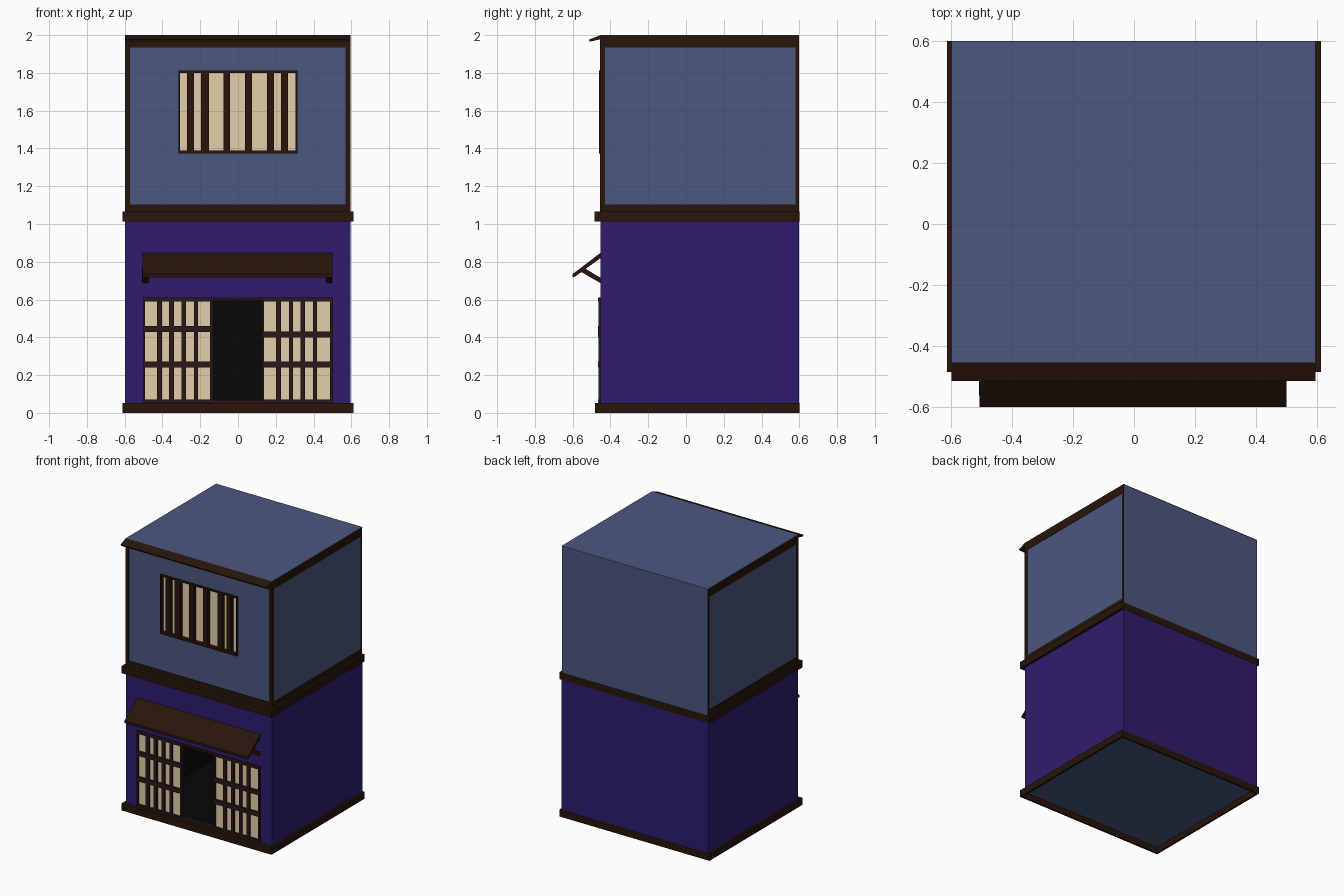
import bpy
import bmesh
from mathutils import Vector


def material(name, rgb):
    m = bpy.data.materials.new(name)
    m.diffuse_color = (*rgb, 1)
    return m


WOOD = material("dark_wood", (0.021, 0.0075, 0.003))
LATTICE = material("lattice_wood", (0.023, 0.009, 0.009))
BLUE = material("blue_plaster", (0.071, 0.095, 0.215))
PURPLE = material("purple_plaster", (0.027, 0.012, 0.153))
PAPER = material("paper", (0.78, 0.62, 0.4))
BLACK = material("dark_interior", (0.002, 0.002, 0.002))


def finish(name, bm, *mats):
    bmesh.ops.recalc_face_normals(bm, faces=bm.faces)
    me = bpy.data.meshes.new(name)
    bm.to_mesh(me)
    bm.free()
    for m in mats:
        me.materials.append(m)
    ob = bpy.data.objects.new(name, me)
    bpy.context.collection.objects.link(ob)
    return ob


def boxes(name, spans, *mats):
    """One object made of axis-aligned boxes (x0, x1, y0, y1, z0, z1)."""
    bm = bmesh.new()
    for x0, x1, y0, y1, z0, z1 in spans:
        for v in bmesh.ops.create_cube(bm, size=1)["verts"]:
            v.co = Vector((x1 if v.co.x > 0 else x0,
                           y1 if v.co.y > 0 else y0,
                           z1 if v.co.z > 0 else z0))
    return finish(name, bm, *mats)


def extrude_x(name, profile, ranges, mat):
    """Extrude a (y, z) profile along one or more x ranges."""
    bm = bmesh.new()
    for x0, x1 in ranges:
        f = bm.faces.new([bm.verts.new((x0, y, z)) for y, z in profile])
        out = bmesh.ops.extrude_face_region(bm, geom=[f])["geom"]
        for v in out:
            if isinstance(v, bmesh.types.BMVert):
                v.co.x = x1
    return finish(name, bm, mat)


def cut(body, name, span, *mats):
    cutter = boxes(name, [span], *mats)
    for p in cutter.data.polygons:
        p.material_index = len(mats) - 1
    cutter.hide_render = True
    cutter.display_type = 'WIRE'
    mod = body.modifiers.new(name, 'BOOLEAN')
    mod.operation = 'DIFFERENCE'
    mod.solver = 'EXACT'
    mod.object = cutter


# ground floor with a hollow dark shop room
lower = boxes("lower_walls", [(-0.598, 0.595, -0.452, 0.598, 0.05, 1.03)], PURPLE, BLACK)
cut(lower, "shop_room_cutter", (-0.5, 0.495, -0.7, 0.55, 0.058, 0.605), PURPLE, BLACK)

# upper floor with a window recess, and the flat roof
upper = boxes("upper_walls", [(-0.595, 0.592, -0.45, 0.598, 1.04, 1.997)], BLUE)
cut(upper, "window_cutter", (-0.31, 0.308, -0.7, -0.42, 1.38, 1.805), BLUE)
boxes("roof", [(-0.598, 0.595, -0.453, 0.599, 1.998, 2.0)], BLUE)

# base trim: thin skirt under a top plate, hollow below, with a recessed underside
boxes("base_trim", [
    (-0.612, 0.612, -0.483, 0.6, 0.047, 0.052),
    (-0.612, 0.612, -0.483, -0.468, 0, 0.048), (-0.612, 0.612, 0.588, 0.6, 0, 0.048),
    (-0.612, -0.597, -0.468, 0.588, 0, 0.048), (0.597, 0.612, -0.468, 0.588, 0, 0.048)], WOOD)
boxes("underside", [(-0.598, 0.598, -0.469, 0.589, 0.043, 0.0475)], BLUE)
boxes("floor_belt", [(-0.612, 0.612, -0.484, 0.6, 1.013, 1.065)], WOOD)

# upper timber frame: sills, top beams, corner posts
frame = []
for z0, z1 in ((1.06, 1.102), (1.935, 1.998)):
    frame += [(-0.598, 0.595, -0.455, -0.43, z0, z1),
              (-0.598, -0.578, -0.43, 0.597, z0, z1),
              (0.575, 0.595, -0.43, 0.597, z0, z1)]
for x0, x1 in ((-0.598, -0.573), (0.57, 0.595)):
    frame += [(x0, x1, -0.455, -0.43, 1.1, 1.94), (x0, x1, 0.58, 0.597, 1.1, 1.94)]
boxes("upper_frame", frame, WOOD)

# sloped eave and awning, each a thin slanted board
extrude_x("eave", [(-0.453, 2.0), (-0.514, 1.976), (-0.51, 1.965), (-0.453, 1.978)],
          [(-0.598, 0.595)], WOOD)
extrude_x("awning", [(-0.445, 0.853), (-0.6, 0.735), (-0.6, 0.718), (-0.59, 0.72), (-0.445, 0.825)],
          [(-0.506, 0.5)], WOOD)
extrude_x("awning_struts", [(-0.445, 0.683), (-0.445, 0.71), (-0.54, 0.768), (-0.562, 0.75)],
          [(-0.508, -0.475), (0.465, 0.498)], WOOD)

# upper window: paper behind vertical bars
boxes("window_paper", [(-0.31, 0.308, -0.43, -0.421, 1.38, 1.805)], PAPER)
bars = [(-0.315, -0.306), (-0.27, -0.233), (-0.195, -0.153), (-0.076, -0.042),
        (0.037, 0.073), (0.153, 0.19), (0.227, 0.264), (0.305, 0.314)]
boxes("window_bars",
      [(a, b, -0.46, -0.428, 1.374, 1.812) for a, b in bars]
      + [(-0.315, 0.314, -0.461, -0.428, a, b) for a, b in ((1.374, 1.388), (1.8, 1.812))], WOOD)

# shop front: two lattice screens either side of the open doorway
screens = {
    "left": ([(-0.503, -0.492), (-0.428, -0.403), (-0.365, -0.338), (-0.298, -0.276),
              (-0.234, -0.213), (-0.147, -0.133)], (0.428, 0.461)),
    "right": ([(0.127, 0.137), (0.202, 0.227), (0.269, 0.29), (0.332, 0.354),
               (0.396, 0.418), (0.487, 0.502)], (0.4, 0.432)),
}
for side, (cols, rail) in screens.items():
    x0, x1 = cols[0][0], cols[-1][1]
    boxes(side + "_screen_paper", [(x0 + 0.004, x1 - 0.008, -0.451, -0.44, 0.06, 0.603)], PAPER)
    boxes(side + "_screen_lattice",
          [(a, b, -0.464, -0.438, 0.055, 0.61) for a, b in cols]
          + [(x0, x1, -0.465, -0.439, a, b)
             for a, b in ((0.055, 0.07), (0.24, 0.273), rail, (0.59, 0.61))], LATTICE)
boxes("door_sill_and_header", [(-0.135, 0.129, -0.463, -0.438, 0.05, 0.068),
                               (-0.135, 0.129, -0.463, -0.438, 0.597, 0.61)], LATTICE)
